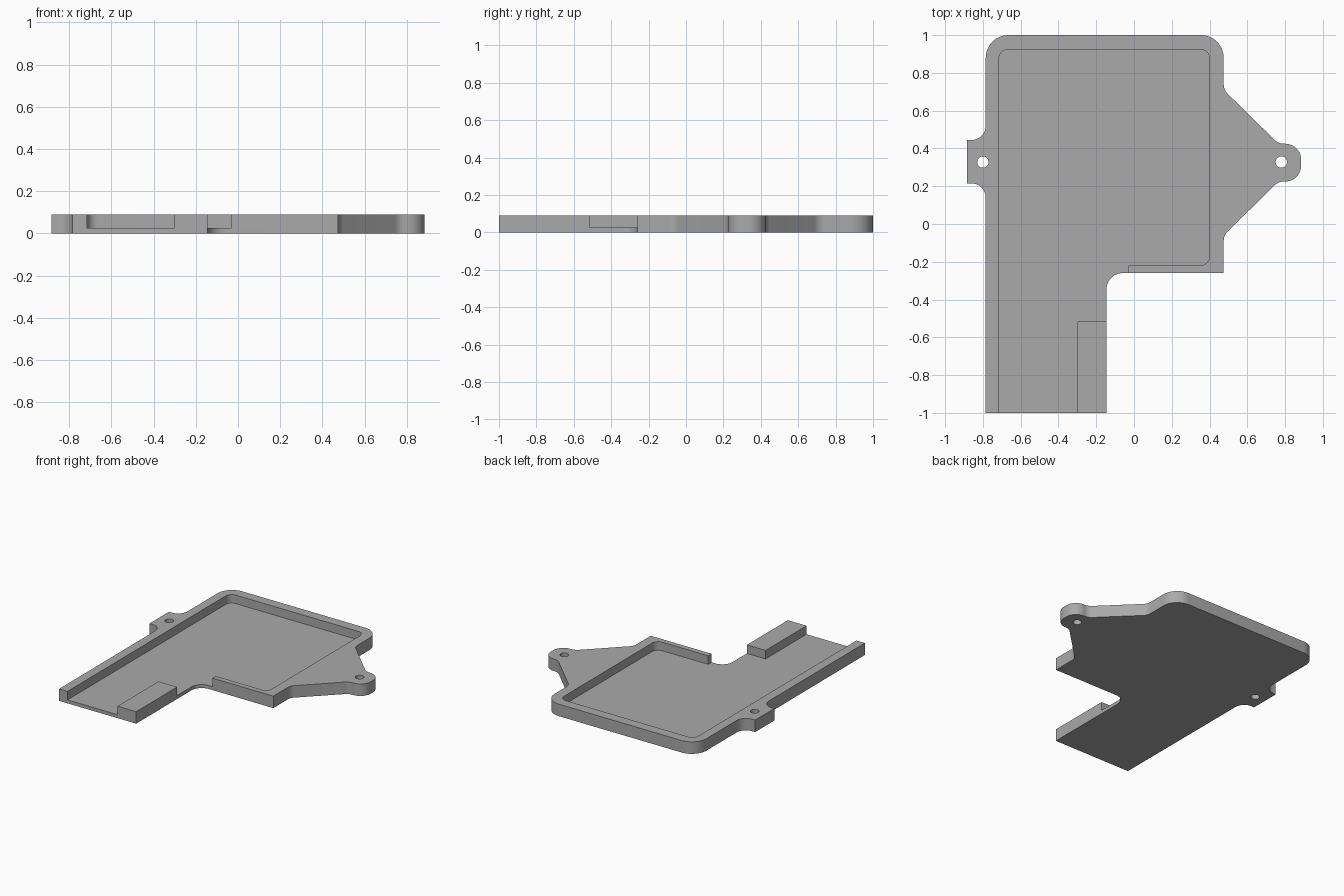
import bpy, bmesh, math
from mathutils import Vector

cube = bpy.data.objects.get("Cube")
if cube:
    bpy.data.objects.remove(cube, do_unlink=True)

HEIGHT, FLOOR, STEPS = 0.09, 0.026, 12

grey = bpy.data.materials.new("plain grey")
grey.use_nodes = True
colour = (0.4, 0.4, 0.4, 1)
grey.diffuse_color = colour
grey.node_tree.nodes["Principled BSDF"].inputs["Base Color"].default_value = colour


def rounded(corners):
    """Turn (x, y, radius) corners into a filleted outline."""
    path = []
    for i, (x, y, r) in enumerate(corners):
        p = Vector((x, y))
        if not r:
            path.append(p)
            continue
        a = (Vector(corners[i - 1][:2]) - p).normalized()
        b = (Vector(corners[(i + 1) % len(corners)][:2]) - p).normalized()
        half = a.angle(b) / 2
        centre = p + (a + b).normalized() * r / math.sin(half)
        start = p + a * r / math.tan(half) - centre
        end = p + b * r / math.tan(half) - centre
        sweep = math.pi - 2 * half
        for k in range(STEPS + 1):
            t = k / STEPS
            path.append(centre + (start * math.sin((1 - t) * sweep)
                                  + end * math.sin(t * sweep)) / math.sin(sweep))
    return path


def prism(name, path, low, high):
    bm = bmesh.new()
    face = bm.faces.new([bm.verts.new((p.x, p.y, low)) for p in path])
    top = bmesh.ops.extrude_face_region(bm, geom=[face])["geom"]
    bmesh.ops.translate(bm, vec=(0, 0, high - low),
                        verts=[v for v in top if isinstance(v, bmesh.types.BMVert)])
    bmesh.ops.recalc_face_normals(bm, faces=bm.faces)
    mesh = bpy.data.meshes.new(name)
    bm.to_mesh(mesh)
    bm.free()
    mesh.materials.append(grey)
    obj = bpy.data.objects.new(name, mesh)
    bpy.context.collection.objects.link(obj)
    return obj


def cut(target, cutter):
    mod = target.modifiers.new("cut", "BOOLEAN")
    mod.operation, mod.solver, mod.object = "DIFFERENCE", "EXACT", cutter
    bpy.context.view_layer.objects.active = target
    bpy.ops.object.modifier_apply(modifier=mod.name)
    bpy.data.objects.remove(cutter, do_unlink=True)


# Tray outline with a square ear on one side and a tapered ear on the other
tray = prism("tray", rounded([
    (-0.785, 1, 0.12), (0.475, 1, 0.12),
    (0.475, 0.71, 0.07), (0.765, 0.425, 0.07),
    (0.885, 0.425, 0.085), (0.885, 0.225, 0.085),
    (0.765, 0.225, 0.07), (0.475, -0.06, 0.07),
    (0.475, -0.26, 0), (-0.145, -0.26, 0.085),
    (-0.145, -1, 0), (-0.785, -1, 0),
    (-0.785, 0.215, 0.075), (-0.885, 0.215, 0),
    (-0.885, 0.445, 0), (-0.785, 0.445, 0.075)]), 0, HEIGHT)

# Recess, open at the front end and at the inner corner
cut(tray, prism("recess_cutter", rounded([
    (-0.715, 0.925, 0.05), (0.4, 0.925, 0.05), (0.4, -0.22, 0.05),
    (-0.03, -0.22, 0), (-0.03, -0.4, 0), (0.1, -0.4, 0),
    (0.1, -0.515, 0), (-0.3, -0.515, 0),
    (-0.3, -1.1, 0), (-0.715, -1.1, 0)]), FLOOR, HEIGHT + 0.1))

# Screw holes in the ears
for x in (-0.8, 0.78):
    hole = [Vector((x + 0.03 * math.cos(k * math.tau / 32),
                    0.328 + 0.03 * math.sin(k * math.tau / 32))) for k in range(32)]
    cut(tray, prism("hole_cutter", hole, -0.1, HEIGHT + 0.1))

bpy.ops.object.select_all(action="DESELECT")
tray.select_set(True)
bpy.context.view_layer.objects.active = tray
bpy.ops.object.shade_smooth_by_angle(angle=math.radians(30))
